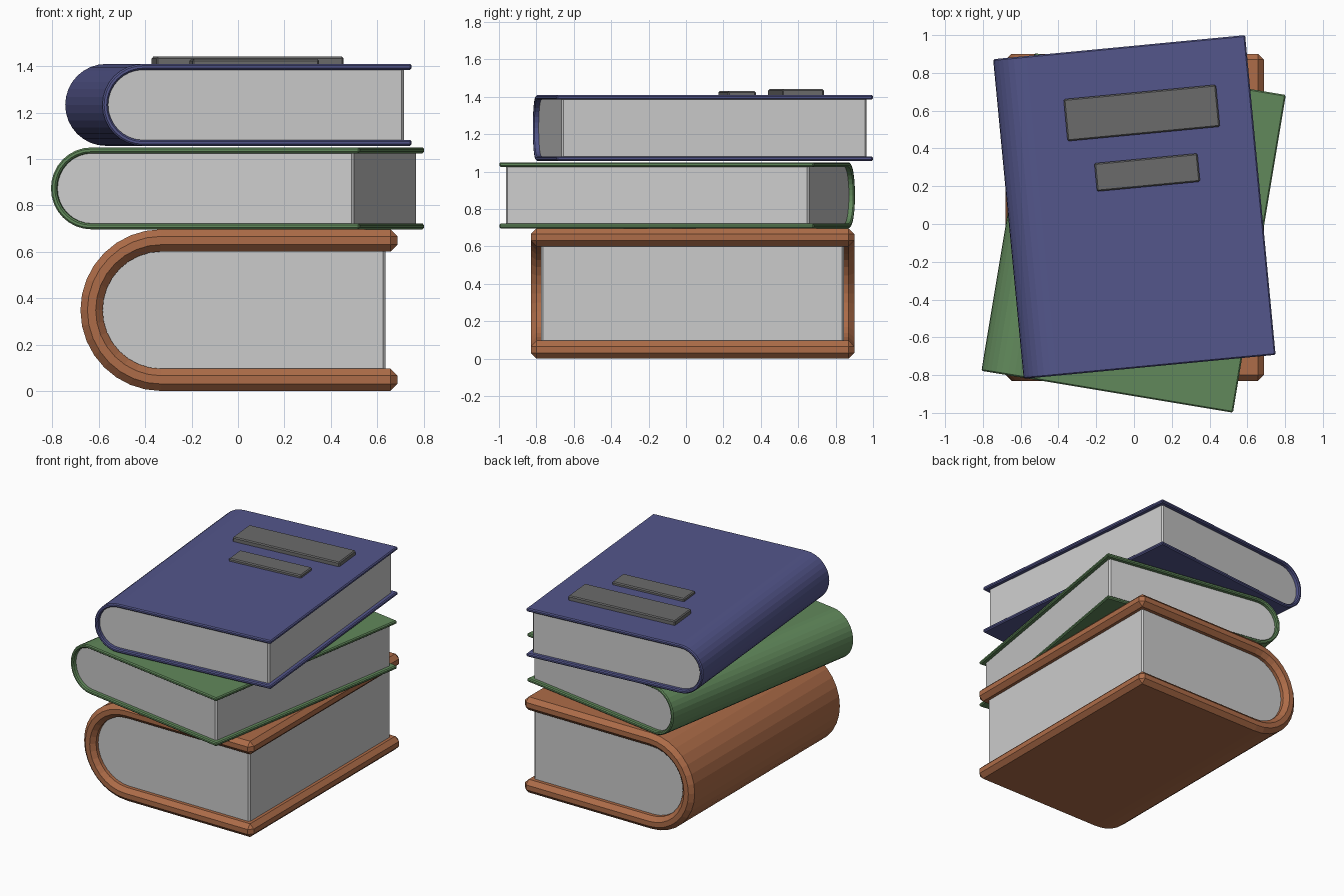
import bpy, bmesh
from math import pi, sin, cos, radians

if "Cube" in bpy.data.objects:
    bpy.data.objects.remove(bpy.data.objects["Cube"])

ARC = 16  # facets around each rounded spine


def material(name, rgb):
    m = bpy.data.materials.new(name)
    m.diffuse_color = (*rgb, 1)
    m.use_nodes = True
    m.node_tree.nodes["Principled BSDF"].inputs["Base Color"].default_value = m.diffuse_color
    return m


def add_object(name, bm, mat=None):
    bmesh.ops.recalc_face_normals(bm, faces=bm.faces)
    me = bpy.data.meshes.new(name)
    bm.to_mesh(me)
    bm.free()
    ob = bpy.data.objects.new(name, me)
    bpy.context.collection.objects.link(ob)
    if mat:
        me.materials.append(mat)
    return ob


def bevel(ob, width):
    b = ob.modifiers.new("bevel", 'BEVEL')
    b.width, b.segments = width, 1
    b.limit_method, b.angle_limit = 'ANGLE', radians(40)


def u_curve(r, cx, right):
    """Open U in x,z: top fore-edge, round the spine, bottom fore-edge."""
    arc = [(cx + r * cos(pi / 2 + pi * i / ARC), r * sin(pi / 2 + pi * i / ARC))
           for i in range(ARC + 1)]
    return [(right, r)] + arc + [(right, -r)]


def book(name, w, length, h, t, bev, inset_x, inset_y, loc, angle, mat):
    r = h / 2
    cx = -w / 2 + r
    outer, inner = u_curve(r, cx, w / 2), u_curve(r - t, cx, w / 2)

    # cover: U-shaped shell made of quads
    bm = bmesh.new()
    rings = [[bm.verts.new((x, y, z)) for x, z in curve]
             for y in (-length / 2, length / 2) for curve in (outer, inner)]
    of, inf, ob_, ib = rings
    for a, b in ((of, inf), (inf, ib), (ib, ob_), (ob_, of)):
        for i in range(len(a) - 1):
            bm.faces.new((a[i], a[i + 1], b[i + 1], b[i]))
    for i in (0, -1):
        bm.faces.new((of[i], inf[i], ib[i], ob_[i]))
    cover = add_object(name + "_cover", bm, mat)
    bevel(cover, bev)

    # page block: fills the inside of the U
    bm = bmesh.new()
    right = w / 2 - inset_x
    y = length / 2 - inset_y
    face = bm.faces.new([bm.verts.new((px, -y, pz))
                         for px, pz in u_curve(r - t, cx, right)])
    ext = bmesh.ops.extrude_face_region(bm, geom=[face], use_keep_orig=True)
    moved = [g for g in ext["geom"] if isinstance(g, bmesh.types.BMVert)]
    bmesh.ops.translate(bm, verts=moved, vec=(0, 2 * y, 0))
    edges = [e for e in bm.edges if all(abs(v.co.x - right) < 1e-4 for v in e.verts)
             and abs(e.verts[0].co.z - e.verts[1].co.z) > 0.01]
    bmesh.ops.bevel(bm, geom=edges, offset=0.011, segments=1, affect='EDGES')
    pages = add_object(name + "_pages", bm)

    for o in (cover, pages):
        o.location = (loc[0], loc[1], loc[2] + r)
        o.rotation_euler.z = radians(angle)


def label(name, size, loc, angle, mat):
    bm = bmesh.new()
    bmesh.ops.create_cube(bm, size=1)
    bmesh.ops.scale(bm, vec=size, verts=bm.verts)
    ob = add_object(name, bm, mat)
    ob.location = loc
    ob.rotation_euler.z = radians(angle)
    bevel(ob, 0.007)


brown = material("brown", (0.42, 0.15, 0.065))
green = material("green", (0.12, 0.25, 0.105))
blue = material("blue", (0.087, 0.093, 0.26))
dark = material("dark_grey", (0.147, 0.147, 0.147))

# stack of three books, bottom to top
book("bottom_book", 1.367, 1.73, 0.697, 0.096, 0.03, 0.052, 0.055,
     (0.004, 0.035, 0), 0, brown)
book("middle_book", 1.35, 1.705, 0.353, 0.025, 0.007, 0.03, 0.03,
     (-0.002, -0.047, 0.697), -9.45, green)
book("top_book", 1.34, 1.70, 0.353, 0.025, 0.007, 0.03, 0.03,
     (0.002, 0.09, 1.057), 5.45, blue)

# raised plates on the top cover
label("large_label", (0.81, 0.223, 0.045), (0.041, 0.588, 1.419), 5.45, dark)
label("small_label", (0.548, 0.15, 0.035), (0.07, 0.273, 1.413), 5.45, dark)
